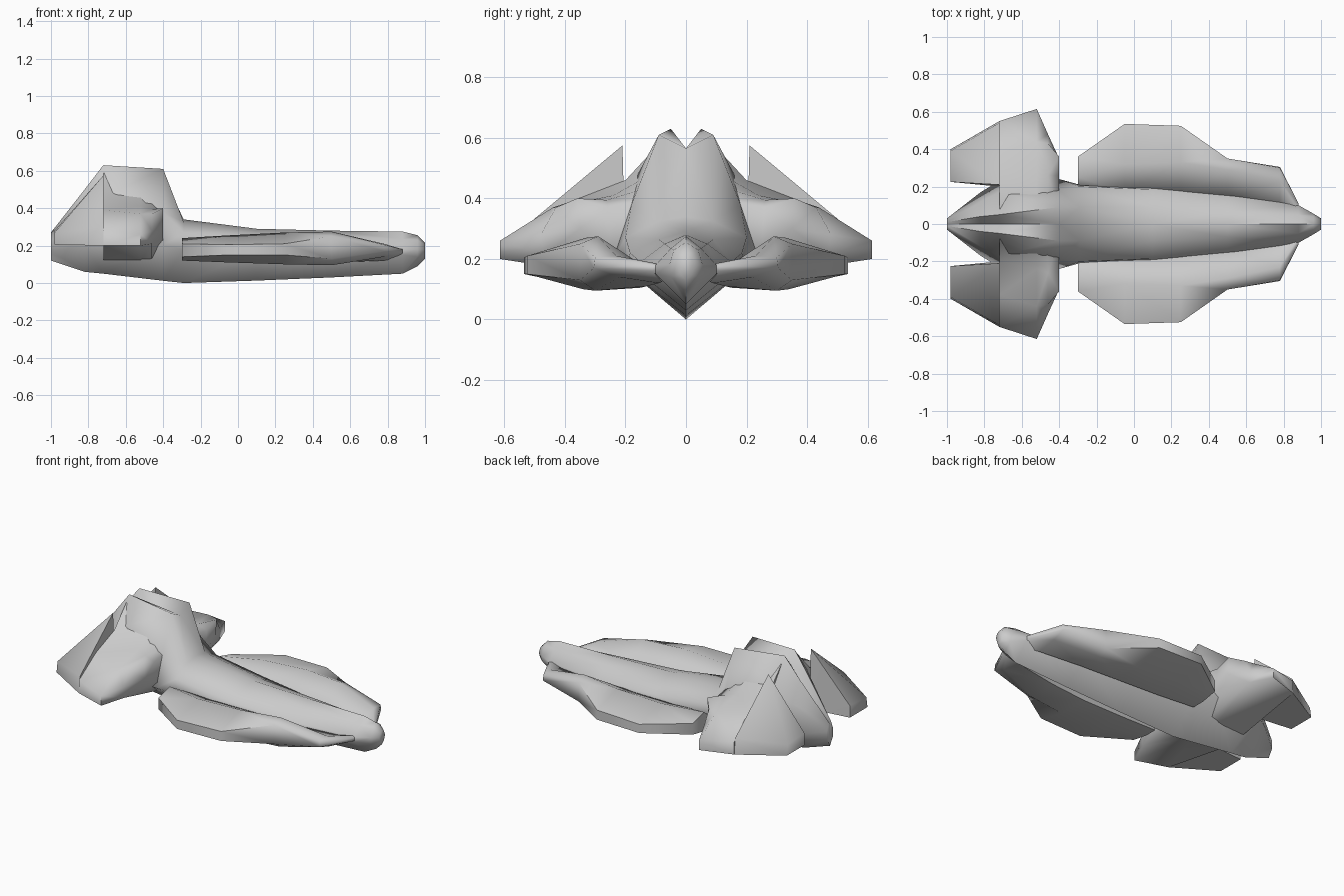
import bpy, bmesh


def loft(name, sections, side=0):
    """Skin (x, [(y, z)...]) sections. side 0: half profiles mirrored to a
    full ring; side +1/-1: closed rings placed on that side."""
    bm = bmesh.new()
    rings = []
    for x, pts in sections:
        if side == 0:
            pts = pts + [(-y, z) for y, z in pts[-2:0:-1]]
        s = side or 1
        rings.append([bm.verts.new((x, s * y, z)) for y, z in pts])
    n = len(rings[0])
    for a, b in zip(rings, rings[1:]):
        for i in range(n):
            j = (i + 1) % n
            bm.faces.new((a[i], a[j], b[j], b[i]))
    bm.faces.new(rings[0])
    bm.faces.new(rings[-1])
    bmesh.ops.triangulate(bm, faces=[f for f in bm.faces if len(f.verts) > 3])
    bmesh.ops.recalc_face_normals(bm, faces=bm.faces)
    me = bpy.data.meshes.new(name)
    bm.to_mesh(me)
    bm.free()
    ob = bpy.data.objects.new(name, me)
    bpy.context.collection.objects.link(ob)
    bpy.ops.object.select_all(action='DESELECT')
    ob.select_set(True)
    bpy.context.view_layer.objects.active = ob
    bpy.ops.object.shade_smooth_by_angle(angle=1.25)
    return ob


# Keel hull with notched tower: top centre, ridge, shoulder, side, keel
loft("hull", [
    (-1.00, [(0, .25), (.01, .27), (.03, .22), (.03, .17), (0, .12)]),
    (-0.82, [(0, .44), (.04, .50), (.12, .38), (.17, .20), (0, .06)]),
    (-0.72, [(0, .565), (.05, .63), (.17, .46), (.23, .20), (0, .05)]),
    (-0.40, [(0, .565), (.09, .61), (.18, .38), (.24, .20), (0, .012)]),
    (-0.29, [(0, .34), (.09, .325), (.20, .27), (.21, .18), (0, 0)]),
    (0.10, [(0, .29), (.09, .265), (.185, .22), (.20, .17), (0, .013)]),
    (0.50, [(0, .28), (.07, .25), (.15, .19), (.16, .16), (0, .03)]),
    (0.88, [(0, .275), (.05, .235), (.10, .18), (.10, .15), (0, .05)]),
    (0.96, [(0, .255), (.04, .23), (.055, .18), (.05, .14), (0, .09)]),
    (1.00, [(0, .215), (.02, .205), (.03, .18), (.02, .15), (0, .13)]),
])

# Rear wing: inner top, shoulder, elbow, tip top, tip bottom, inner bottom
wing = [
    (-0.72, [(.08, .59), (.20, .46), (.38, .39), (.55, .28), (.55, .20), (.10, .12)]),
    (-0.52, [(.08, .50), (.24, .41), (.44, .37), (.615, .26), (.615, .20), (.10, .12)]),
    (-0.46, [(.08, .45), (.26, .395), (.43, .37), (.48, .28), (.47, .21), (.10, .12)]),
    (-0.40, [(.08, .40), (.26, .37), (.36, .40), (.35, .30), (.25, .24), (.10, .15)]),
]

# Engine wedge behind the wing, standing taller than it
engine = [
    (-0.98, [(.225, .28), (.39, .27), (.40, .205), (.225, .205)]),
    (-0.72, [(.21, .575), (.54, .30), (.55, .20), (.20, .20)]),
]

# Side pod: inner top, mid top, outer top, outer bottom, mid bottom, inner bottom
pod = [
    (-0.30, [(.19, .19), (.25, .24), (.36, .21), (.36, .14), (.25, .12), (.17, .12)]),
    (-0.05, [(.17, .19), (.32, .255), (.535, .205), (.535, .15), (.34, .11), (.16, .11)]),
    (0.25, [(.15, .18), (.33, .27), (.525, .21), (.525, .15), (.34, .10), (.15, .105)]),
    (0.50, [(.13, .17), (.29, .275), (.35, .25), (.35, .13), (.30, .095), (.13, .11)]),
    (0.78, [(.09, .165), (.23, .21), (.30, .205), (.305, .17), (.22, .14), (.09, .12)]),
    (0.88, [(.04, .17), (.07, .18), (.11, .18), (.11, .16), (.07, .15), (.04, .14)]),
]

for side, tag in ((1, "left"), (-1, "right")):
    loft("wing_" + tag, wing, side)
    loft("engine_" + tag, engine, side)
    loft("side_pod_" + tag, pod, side)
